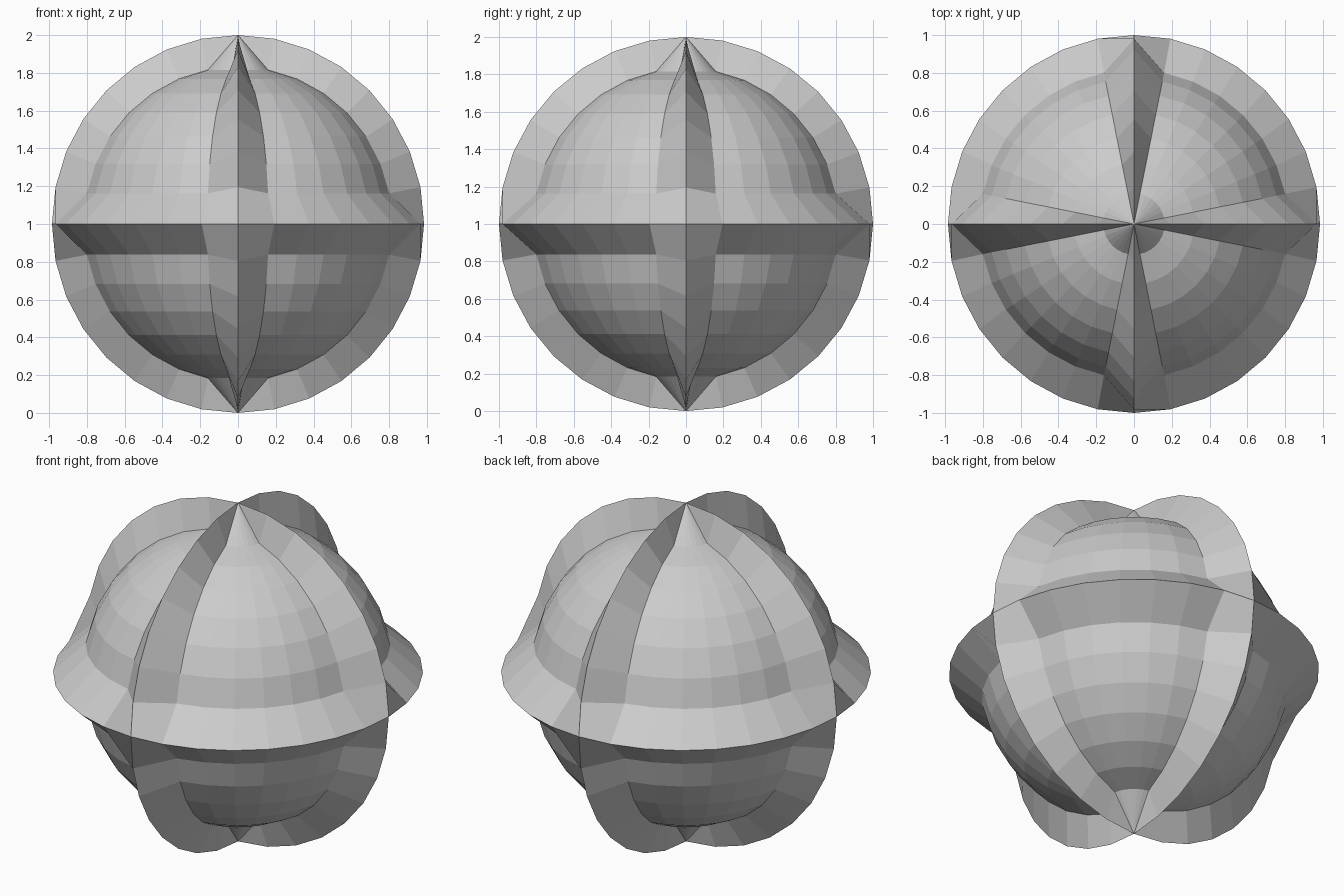
import bpy, bmesh

if "Cube" in bpy.data.objects:
    bpy.data.objects.remove(bpy.data.objects["Cube"])

RIDGE_X = 0.985   # the ridges are slightly narrower along x
INNER = 0.832     # radius of the sunken panels

# Ridged ball: a sphere whose eight panels sink in between three great-circle ridges
bm = bmesh.new()
bmesh.ops.create_uvsphere(bm, u_segments=32, v_segments=16, radius=1.0)
for v in bm.verts:
    if min(abs(c) for c in v.co) < 1e-4:
        v.co.x *= RIDGE_X
    else:
        v.co *= INNER
    v.co.z += 1.0
bmesh.ops.recalc_face_normals(bm, faces=bm.faces)

mesh = bpy.data.meshes.new("ridged_ball")
bm.to_mesh(mesh)
bm.free()
ball = bpy.data.objects.new("ridged_ball", mesh)
bpy.context.collection.objects.link(ball)
